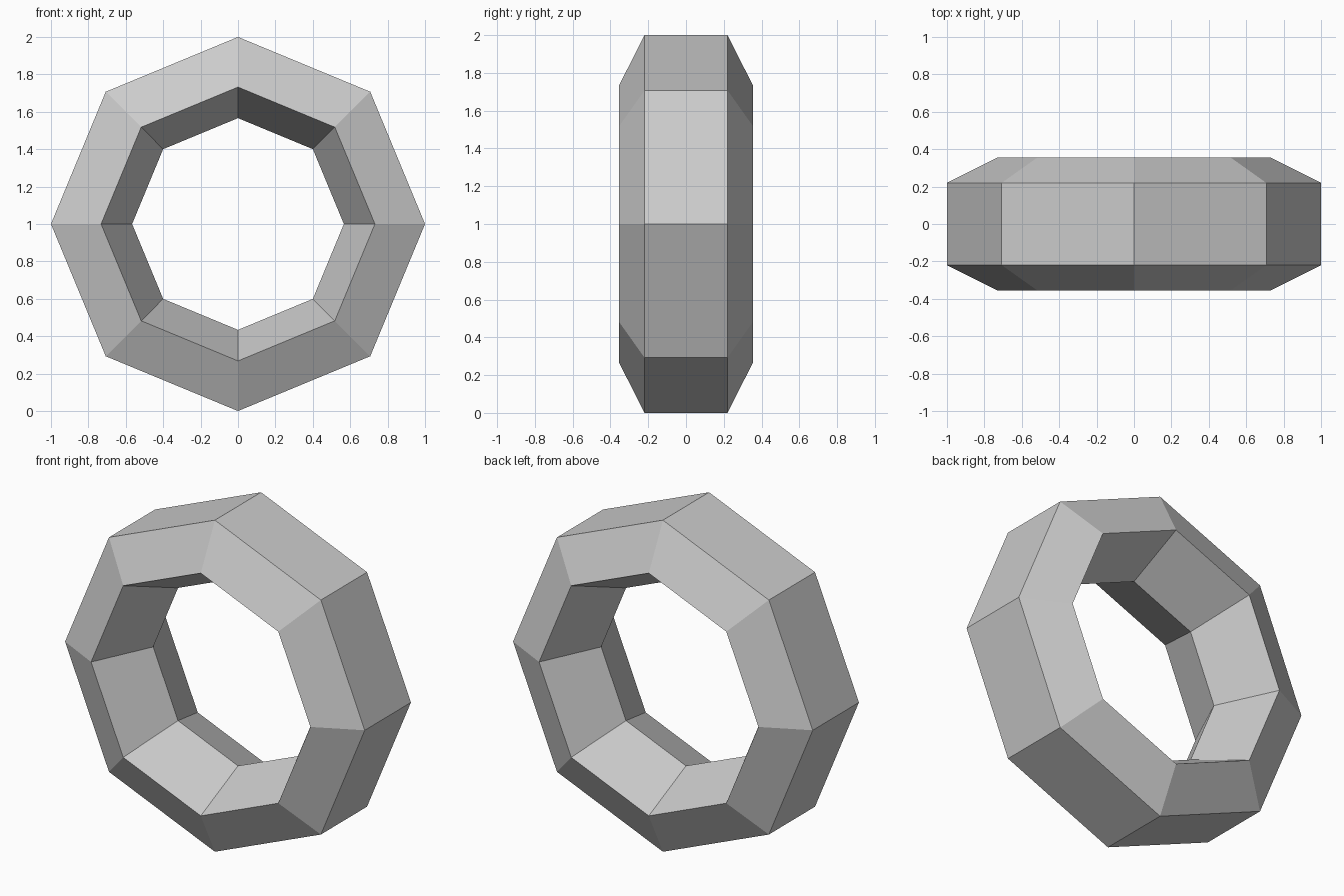
import bpy, bmesh
from math import cos, sin, pi

if "Cube" in bpy.data.objects:
    bpy.data.objects.remove(bpy.data.objects["Cube"])

SIDES = 8
# Five-sided cross-section as (radius, y)
PROFILE = [(1.0, -0.22), (1.0, 0.22), (0.732, 0.355), (0.566, 0.0), (0.732, -0.355)]

# Octagonal ring standing upright, hole along y
bm = bmesh.new()
rings = []
for i in range(SIDES):
    a = 2 * pi * i / SIDES
    rings.append([bm.verts.new((r * cos(a), y, 1 + r * sin(a))) for r, y in PROFILE])

# Flat faces between neighbouring cross-sections
n = len(PROFILE)
for i in range(SIDES):
    cur, nxt = rings[i], rings[(i + 1) % SIDES]
    for j in range(n):
        k = (j + 1) % n
        bm.faces.new((cur[j], cur[k], nxt[k], nxt[j]))
bmesh.ops.recalc_face_normals(bm, faces=bm.faces)

mesh = bpy.data.meshes.new("ring")
bm.to_mesh(mesh)
bm.free()
ring = bpy.data.objects.new("ring", mesh)
bpy.context.collection.objects.link(ring)
